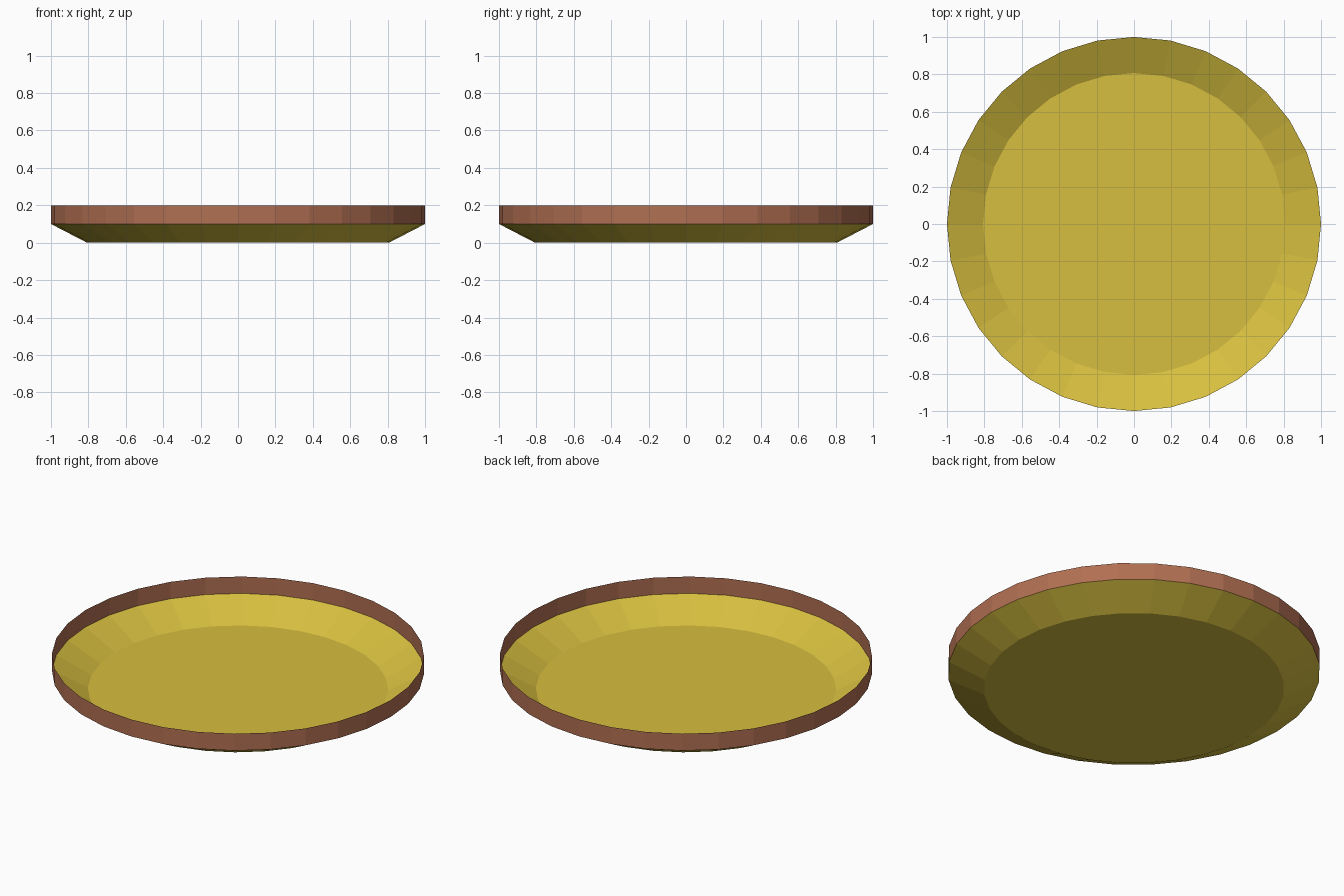
import bpy, bmesh
from math import cos, sin, tau

if "Cube" in bpy.data.objects:
    bpy.data.objects.remove(bpy.data.objects["Cube"])

SIDES = 32


def lathe(name, profile, color, floor=False):
    """Sheet of flat facets spun from (radius, z) points, with optional floor."""
    bm = bmesh.new()
    rings = [[bm.verts.new((r * cos(tau * i / SIDES), r * sin(tau * i / SIDES), z))
              for i in range(SIDES)] for r, z in profile]
    for low, high in zip(rings, rings[1:]):
        for i in range(SIDES):
            j = (i + 1) % SIDES
            bm.faces.new((low[i], low[j], high[j], high[i]))
    if floor:
        bm.faces.new(rings[0][::-1])
    mesh = bpy.data.meshes.new(name)
    bm.to_mesh(mesh)
    bm.free()
    mat = bpy.data.materials.new(name + "_color")
    mat.diffuse_color = color
    mat.use_nodes = True
    mat.node_tree.nodes["Principled BSDF"].inputs["Base Color"].default_value = mat.diffuse_color
    mesh.materials.append(mat)
    obj = bpy.data.objects.new(name, mesh)
    bpy.context.collection.objects.link(obj)
    return obj


# Flat floor with flared lower wall
lathe("dish_base", [(0.807, 0.0), (1.0, 0.1)], (0.68, 0.52, 0.05, 1), floor=True)

# Thin upright rim band
lathe("rim_band", [(1.0, 0.1), (1.0, 0.2)], (0.44, 0.16, 0.085, 1))
